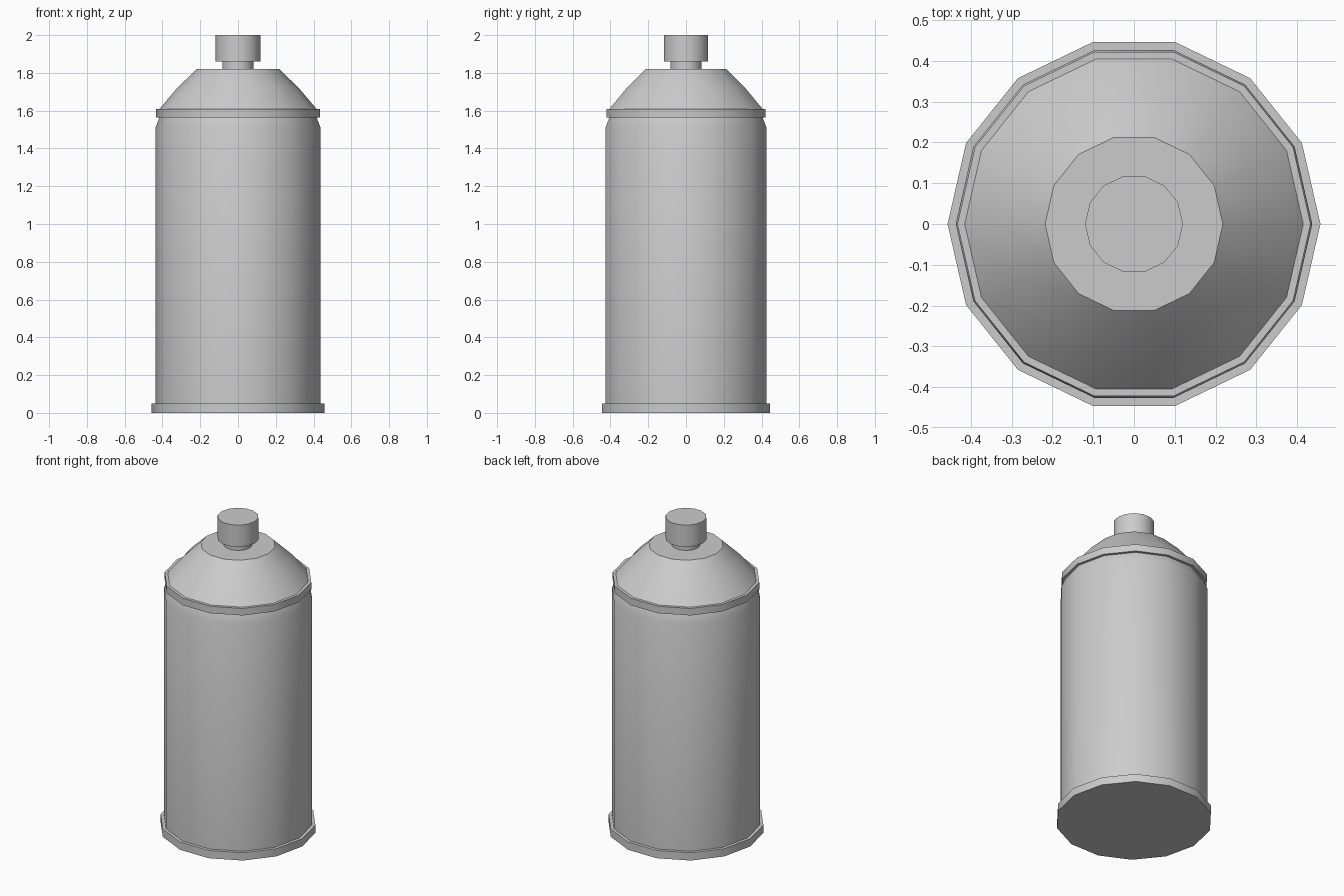
import bpy, bmesh, math

if "Cube" in bpy.data.objects:
    bpy.data.objects.remove(bpy.data.objects["Cube"])

SIDES = 14


def lathe(name, profile):
    """Closed solid turned around z from (radius, height) points."""
    bm = bmesh.new()
    rings = []
    for r, z in profile:
        rings.append([bm.verts.new((r * math.cos(2 * math.pi * i / SIDES),
                                    r * math.sin(2 * math.pi * i / SIDES), z))
                      for i in range(SIDES)])
    for a, b in zip(rings, rings[1:]):
        for i in range(SIDES):
            j = (i + 1) % SIDES
            bm.faces.new((a[i], a[j], b[j], b[i]))
    bm.faces.new(rings[0][::-1])
    bm.faces.new(rings[-1])
    mesh = bpy.data.meshes.new(name)
    bm.to_mesh(mesh)
    bm.free()
    obj = bpy.data.objects.new(name, mesh)
    bpy.context.collection.objects.link(obj)
    bpy.ops.object.select_all(action='DESELECT')
    obj.select_set(True)
    bpy.context.view_layer.objects.active = obj
    bpy.ops.object.shade_smooth_by_angle(angle=math.radians(32))
    return obj


# Can: base rim, straight wall, shoulder, top rim and domed top
lathe("can_body", [
    (0.457, 0.0), (0.457, 0.05), (0.437, 0.05), (0.437, 1.51), (0.416, 1.565),
    (0.433, 1.565), (0.433, 1.61), (0.415, 1.61),
    (0.322, 1.72), (0.218, 1.82),
])

# Spray nozzle: thin stem with a wider button
lathe("nozzle", [(0.083, 1.82), (0.083, 1.86), (0.12, 1.86), (0.12, 2.0)])
